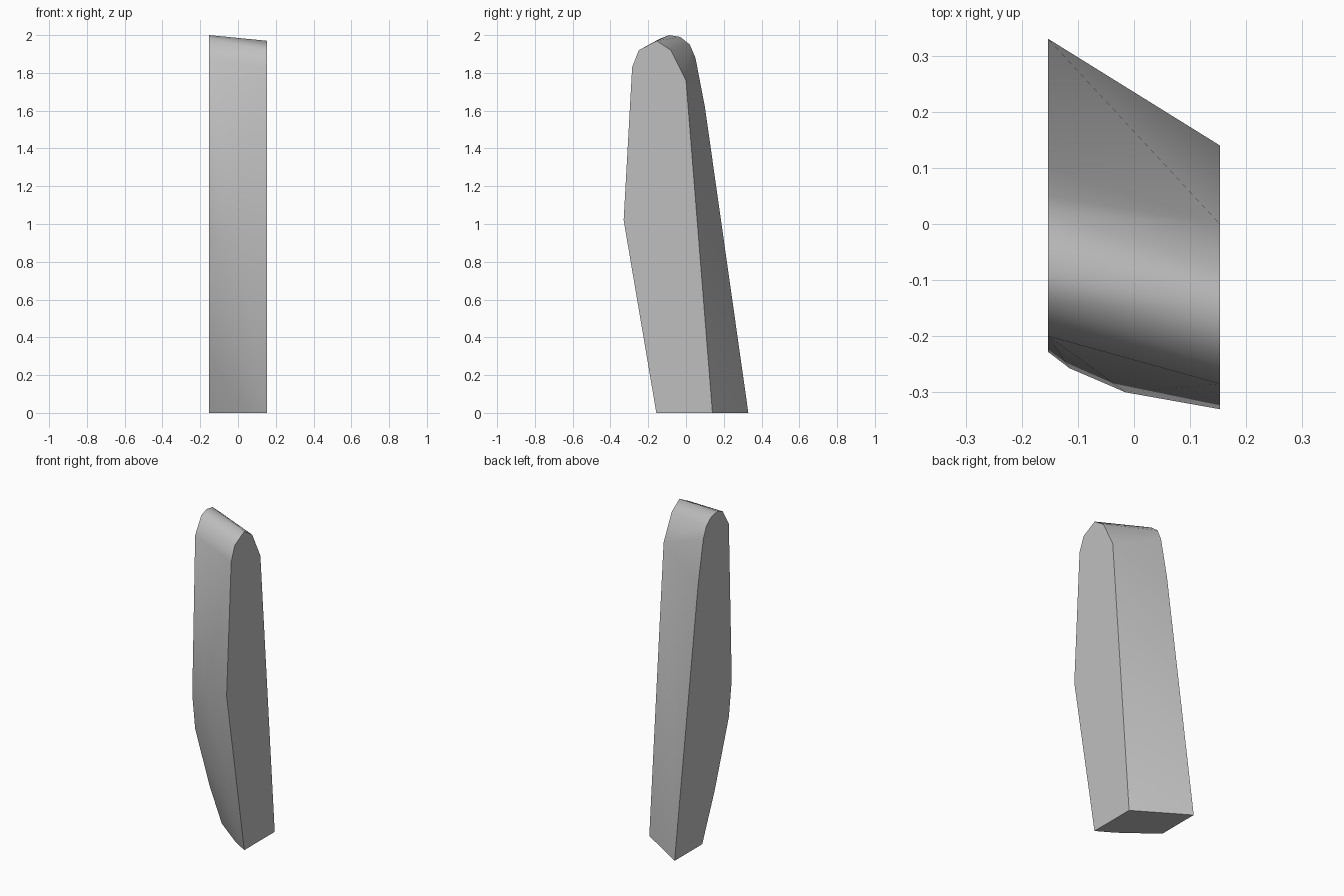
import bpy
import bmesh
import math

cube = bpy.data.objects.get("Cube")
if cube:
    bpy.data.objects.remove(cube, do_unlink=True)

HALF_WIDTH = 0.153

# Side outlines as (y, z), from the bottom front over the top to the bottom back
left_outline = [(-0.157, 0), (-0.33, 1.02), (-0.285, 1.83), (-0.25, 1.92),
                (-0.155, 1.97), (-0.08, 1.92), (0, 1.76), (0.14, 0)]
right_outline = [(0.06, 0), (-0.062, 0.286), (-0.2, 0.687), (-0.228, 0.905),
                 (-0.2, 1.88), (-0.14, 1.98), (-0.09, 2.0), (-0.03, 1.99),
                 (0.02, 1.95), (0.05, 1.88), (0.1, 1.62), (0.33, 0)]
# Bulge of the front between the two sides
front_bulge = [(0.05, -0.095, 0), (-0.015, -0.3, 0.97), (-0.115, -0.257, 0.92)]

points = [(HALF_WIDTH, y, z) for y, z in left_outline]
points += [(-HALF_WIDTH, y, z) for y, z in right_outline]
points += front_bulge

# Convex slab wrapped around the outlines
bm = bmesh.new()
for p in points:
    bm.verts.new(p)
bmesh.ops.convex_hull(bm, input=bm.verts[:])
loose = [v for v in bm.verts if not v.link_faces]
bmesh.ops.delete(bm, geom=loose, context='VERTS')
bmesh.ops.dissolve_limit(bm, angle_limit=math.radians(0.5),
                         verts=bm.verts[:], edges=bm.edges[:])
bmesh.ops.recalc_face_normals(bm, faces=bm.faces[:])
mesh = bpy.data.meshes.new("stone_slab")
bm.to_mesh(mesh)
bm.free()

slab = bpy.data.objects.new("stone_slab", mesh)
bpy.context.collection.objects.link(slab)

# Plain grey stone
grey = bpy.data.materials.new("stone_grey")
grey.use_nodes = True
color = (0.52, 0.52, 0.52, 1)
grey.diffuse_color = color
grey.node_tree.nodes["Principled BSDF"].inputs["Base Color"].default_value = color
mesh.materials.append(grey)

# Soft front, top and back with crisp side edges
bpy.ops.object.select_all(action='DESELECT')
slab.select_set(True)
bpy.context.view_layer.objects.active = slab
bpy.ops.object.shade_smooth_by_angle(angle=math.radians(40))
